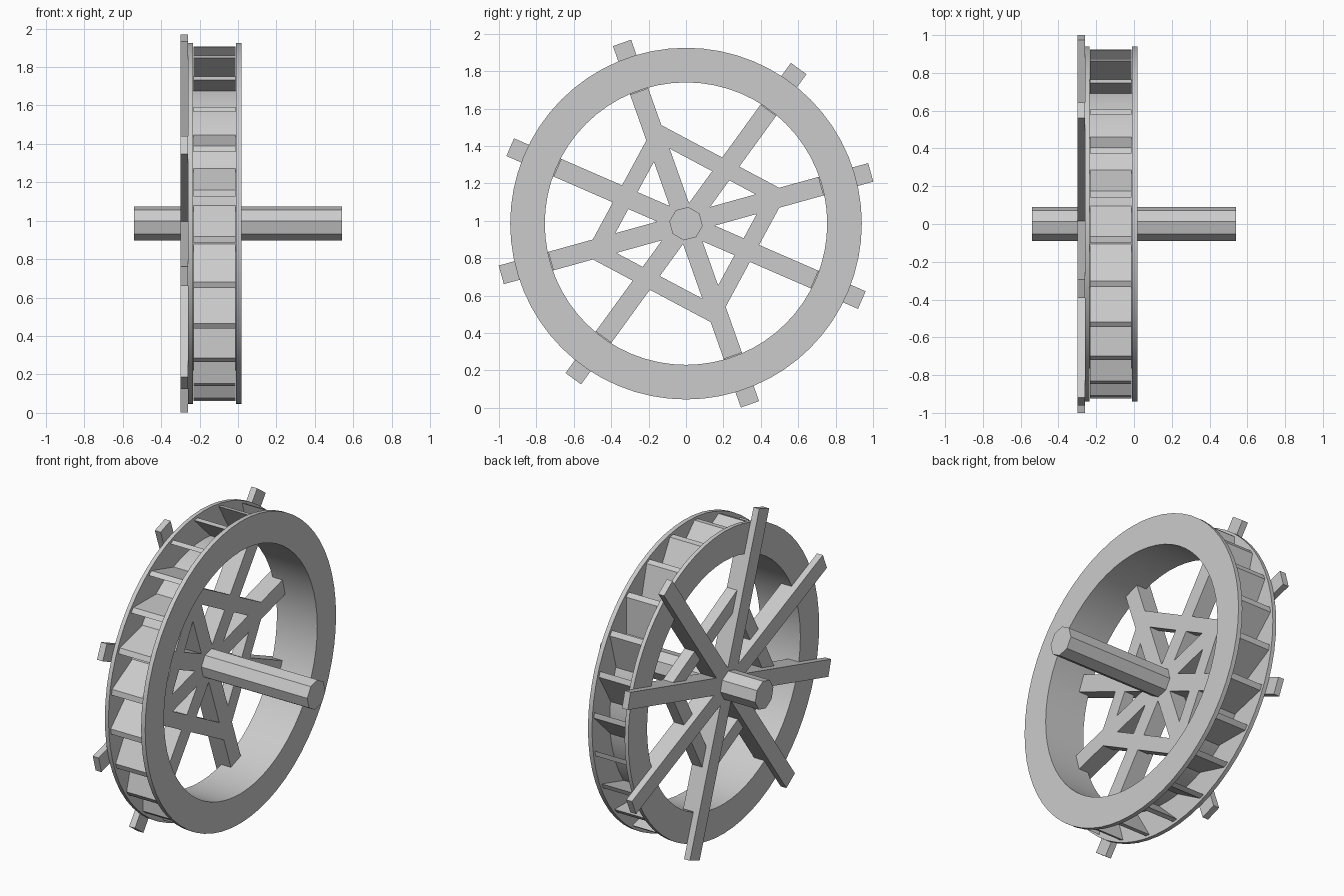
import bpy, bmesh
from math import sin, cos, radians, atan2, hypot, pi
from mathutils import Matrix, Vector

if "Cube" in bpy.data.objects:
    bpy.data.objects.remove(bpy.data.objects["Cube"])

CZ = 0.985               # height of the wheel centre
OUTER_X = (-0.30, -0.26)  # long spokes outside the rim
INNER_X = (-0.26, -0.19)  # short spokes and braces inside the rim


def finish(name, bm, smooth=False):
    bmesh.ops.recalc_face_normals(bm, faces=bm.faces)
    me = bpy.data.meshes.new(name)
    bm.to_mesh(me)
    bm.free()
    ob = bpy.data.objects.new(name, me)
    ob.location.z = CZ
    bpy.context.collection.objects.link(ob)
    if smooth:
        bpy.context.view_layer.objects.active = ob
        ob.select_set(True)
        bpy.ops.object.shade_smooth_by_angle(angle=radians(30))
        ob.select_set(False)
    return ob


def polar(r, deg):
    return r * cos(radians(deg)), r * sin(radians(deg))


def bar(bm, p, q, width, x0, x1):
    """Rectangular beam from p to q in the wheel plane (y, z)."""
    dy, dz = q[0] - p[0], q[1] - p[1]
    mid = Vector(((x0 + x1) / 2, (p[0] + q[0]) / 2, (p[1] + q[1]) / 2))
    m = (Matrix.Translation(mid) @ Matrix.Rotation(atan2(dz, dy), 4, 'X')
         @ Matrix.Diagonal((x1 - x0, hypot(dy, dz), width, 1)))
    bmesh.ops.create_cube(bm, size=1, matrix=m)


def prism(bm, pts, x0, x1):
    """Extrude a (y, z) outline along x."""
    f = bm.faces.new([bm.verts.new((x0, y, z)) for y, z in pts])
    ext = bmesh.ops.extrude_face_region(bm, geom=[f])
    vs = [g for g in ext["geom"] if isinstance(g, bmesh.types.BMVert)]
    bmesh.ops.translate(bm, verts=vs, vec=(x1 - x0, 0, 0))
    if not f.is_valid:
        return
    # keep the starting cap so the board stays closed


# rim: U-shaped channel profile (x, radius) spun around the axle
profile = [(-0.26, 0.755), (-0.26, 0.94), (-0.235, 0.94), (-0.235, 0.765),
           (-0.01, 0.765), (-0.01, 0.94), (0.018, 0.94), (0.018, 0.755)]
bm = bmesh.new()
vs = [bm.verts.new((x, 0, r)) for x, r in profile]
es = [bm.edges.new((vs[i], vs[(i + 1) % len(vs)])) for i in range(len(vs))]
bmesh.ops.spin(bm, geom=vs + es, cent=(0, 0, 0), axis=(1, 0, 0),
               angle=2 * pi, steps=64, use_merge=True)
bmesh.ops.remove_doubles(bm, verts=bm.verts, dist=1e-4)
finish("rim", bm, smooth=True)

# slanted bucket boards between the two rim plates
bm = bmesh.new()
for k in range(24):
    a = 180 - 15 * k
    prism(bm, [polar(0.925, a + 6.2), polar(0.925, a + 4.1),
               polar(0.763, a - 7.2), polar(0.763, a - 4.7)], -0.232, -0.012)
finish("bucket_boards", bm)

# spokes: four long beams crossing at the hub, each backed by a short one
bm = bmesh.new()
inner = bmesh.new()
for a in (15.5, 54, 109.5, 156.5):
    bar(bm, polar(1.025, a), polar(1.025, a + 180), 0.103, *OUTER_X)
    bar(inner, polar(0.75, a), polar(0.75, a + 180), 0.103, *INNER_X)
finish("spokes", bm)
finish("inner_spokes", inner)

# braces linking the inner spokes, repeated half a turn around
bm = bmesh.new()
for turn in (0, 180):
    bar(bm, polar(0.52, 15.5 + turn), polar(0.53, 109.5 + turn), 0.09, *INNER_X)
    bar(bm, polar(0.476, 109.5 + turn), polar(0.49, 195.5 + turn), 0.09, *INNER_X)
finish("braces", bm)

# octagonal axle
bm = bmesh.new()
m = Matrix.Rotation(radians(-8), 4, 'X') @ Matrix.Rotation(pi / 2, 4, 'Y')
bmesh.ops.create_cone(bm, cap_ends=True, segments=8, radius1=0.09,
                      radius2=0.09, depth=1.08, matrix=m)
finish("axle", bm)
